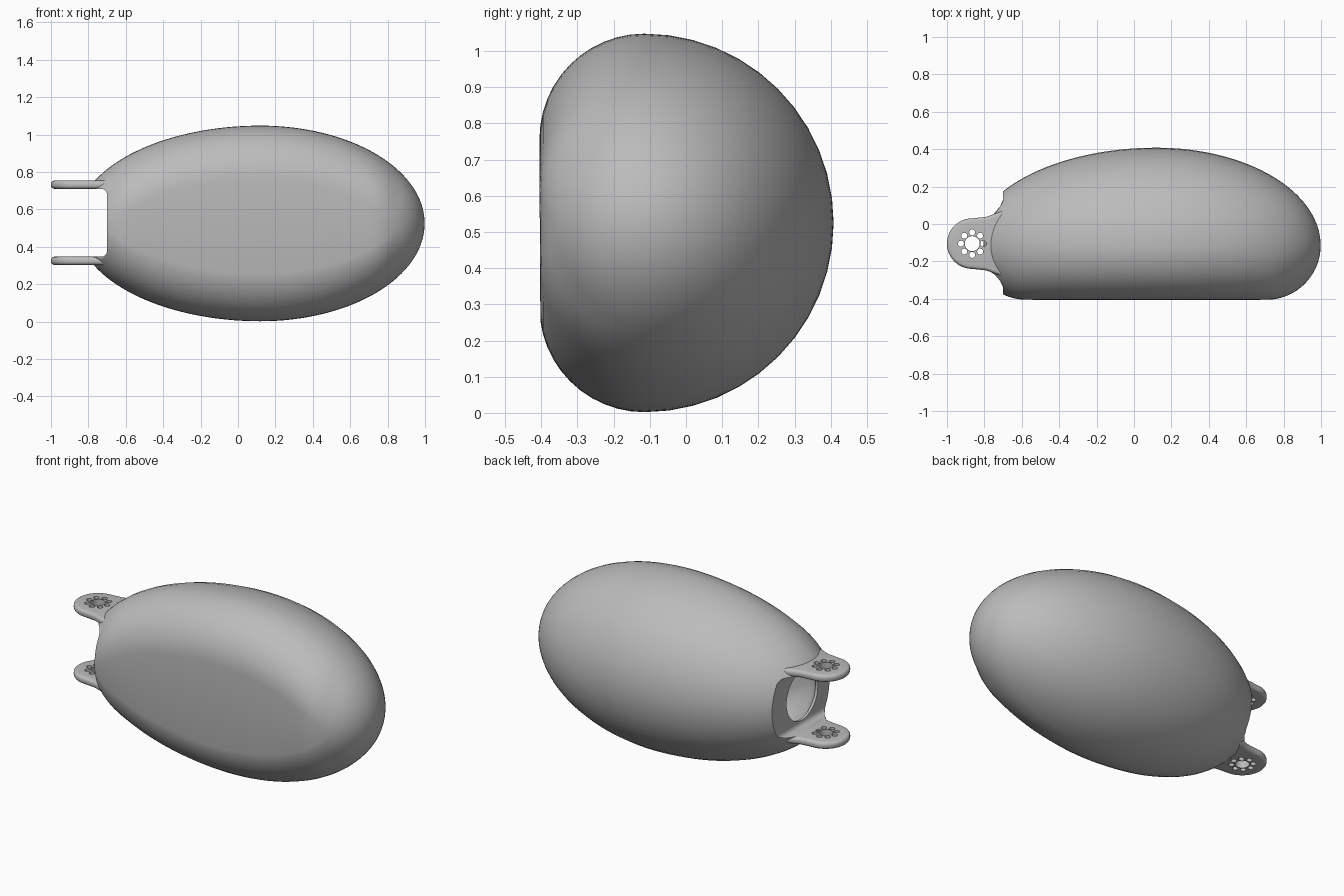
import bpy, bmesh
from math import sin, cos, pi, sqrt
from mathutils import Matrix, Vector

if "Cube" in bpy.data.objects:
    bpy.data.objects.remove(bpy.data.objects["Cube"])

AXIS_Y, AXIS_Z, RADIUS, DEPTH = -0.115, 0.525, 0.523, 0.29
TIP_L, TIP_R, WIDEST, END_X = -0.865, 0.998, 0.12, -0.7
TAB_Y = -0.105

grey = bpy.data.materials.new("light grey")
grey.use_nodes = True
grey.diffuse_color = (0.5, 0.5, 0.5, 1)
grey.node_tree.nodes["Principled BSDF"].inputs["Base Color"].default_value = grey.diffuse_color


def finish(bm, name):
    bmesh.ops.recalc_face_normals(bm, faces=bm.faces)
    me = bpy.data.meshes.new(name)
    bm.to_mesh(me)
    bm.free()
    me.materials.append(grey)
    ob = bpy.data.objects.new(name, me)
    bpy.context.collection.objects.link(ob)
    return ob


def bake(ob):
    bpy.context.view_layer.update()
    me = bpy.data.meshes.new_from_object(ob.evaluated_get(bpy.context.evaluated_depsgraph_get()))
    ob.modifiers.clear()
    ob.data = me


def combine(ob, other, operation):
    mod = ob.modifiers.new("cut", "BOOLEAN")
    mod.operation, mod.object, mod.solver = operation, other, "EXACT"
    bake(ob)
    bpy.data.objects.remove(other)


def egg(name, scale=1.0):
    """Half-round back, rounded corners and a flat front, tapering to both tips."""
    bm = bmesh.new()
    rings, seg = [], 24
    for i in range(1, 64):
        u = -cos(pi * i / 64)
        x = WIDEST + u * ((TIP_R - WIDEST) if u > 0 else (WIDEST - TIP_L))
        r = RADIUS * sqrt(1 - u * u)
        over = max(x - TIP_R + DEPTH, TIP_L + DEPTH - x, 0) / DEPTH
        d = DEPTH * sqrt(max(1 - over * over, 0))
        corner = min(r, DEPTH)
        pts = [(r * sin(pi * k / seg), r * cos(pi * k / seg)) for k in range(seg)]
        for sign in (-1, 1):
            arc = [pi / 2 * k / 12 for k in range(12)]
            if sign > 0:
                arc = [pi / 2 - a for a in arc]
            pts += [(-d * sin(a), sign * (r - corner + corner * cos(a))) for a in arc]
        rings.append([bm.verts.new((x, AXIS_Y + y, AXIS_Z + z)) for y, z in pts])
    for a, b in zip(rings, rings[1:]):
        for k in range(len(a)):
            j = (k + 1) % len(a)
            bm.faces.new((a[k], a[j], b[j], b[k]))
    for ring, x in ((rings[0], TIP_L), (rings[-1], TIP_R)):
        tip = bm.verts.new((x, AXIS_Y, AXIS_Z))
        for k in range(len(ring)):
            bm.faces.new((ring[k], ring[(k + 1) % len(ring)], tip))
    bmesh.ops.remove_doubles(bm, verts=bm.verts, dist=0.0001)
    centre = Vector((0.07, AXIS_Y, AXIS_Z))
    bmesh.ops.scale(bm, vec=(scale,) * 3, verts=bm.verts, space=Matrix.Translation(-centre))
    return finish(bm, name)


def prism(name, outline, z0, z1):
    bm = bmesh.new()
    face = bm.faces.new([bm.verts.new((x, y, z0)) for x, y in outline])
    ext = bmesh.ops.extrude_face_region(bm, geom=[face])["geom"]
    bmesh.ops.translate(bm, vec=(0, 0, z1 - z0),
                        verts=[v for v in ext if isinstance(v, bmesh.types.BMVert)])
    return finish(bm, name)


def rounded(ob, width, segments):
    mod = ob.modifiers.new("round", "BEVEL")
    mod.width, mod.segments, mod.limit_method, mod.angle_limit = width, segments, "ANGLE", 1.0
    bake(ob)


def cylinder(name, r, length, matrix, sides=32):
    bm = bmesh.new()
    bmesh.ops.create_cone(bm, cap_ends=True, segments=sides, radius1=r, radius2=r,
                          depth=length, matrix=matrix)
    return finish(bm, name)


def tongue(flare):
    """Plan outline: round nose, then the flare given as (x, half width)."""
    half = [(TIP_L - 0.135 * cos(a), 0.135 * sin(a)) for a in (pi / 2 * k / 12 for k in range(1, 13))]
    half += flare
    nose = [(TIP_L - 0.135, 0)]
    pts = nose + half + [(x, -y) for x, y in reversed(half)]
    return [(x, y + TAB_Y) for x, y in pts]


# Body, trimmed to its plan outline at the open end
body = egg("float_body")
flare = [(-0.79, 0.143), (-0.745, 0.165), (-0.715, 0.2), (-0.702, 0.24), (END_X, 0.6), (1.2, 0.6)]
combine(body, prism("plan_cutter", tongue(flare), -0.2, 1.3), "INTERSECT")

# Slot between the two tabs
s0, s1 = 0.347, 0.71
slot = prism("slot_cutter", [(-1.2, -0.8), (END_X, -0.8), (END_X, 0.8), (-1.2, 0.8)], s0, s1)
rounded(slot, 0.03, 4)
combine(body, slot, "DIFFERENCE")

# Hollow inside and round opening
combine(body, egg("hollow_cutter", 0.86), "DIFFERENCE")
bore = Matrix.Translation((-0.68, AXIS_Y, AXIS_Z)) @ Matrix.Rotation(pi / 2, 4, "Y")
combine(body, cylinder("bore_cutter", 0.15, 0.2, bore, 48), "DIFFERENCE")

# Hinge tabs with a ring of small holes around a large one
for name, z0, z1 in (("lower_tab", 0.303, s0), ("upper_tab", s1, 0.754)):
    tab = prism(name, tongue([(-0.79, 0.143), (-0.745, 0.16), (-0.7, 0.175), (-0.66, 0.175)]), z0, z1)
    rounded(tab, 0.018, 4)
    spots = [(0, 0, 0.04)]
    spots += [(0.06 * cos(pi * k / 4), 0.06 * sin(pi * k / 4), 0.016) for k in range(8)]
    for dx, dy, r in spots:
        place = Matrix.Translation((TIP_L + dx, TAB_Y + dy, (z0 + z1) / 2))
        combine(tab, cylinder("hole_cutter", r, 0.2, place, 20), "DIFFERENCE")

# Smooth shading with sharp cut edges
for ob in bpy.context.scene.objects:
    if ob.type == "MESH" and ob.data.materials and ob.data.materials[0] == grey:
        bpy.ops.object.select_all(action="DESELECT")
        ob.select_set(True)
        bpy.context.view_layer.objects.active = ob
        bpy.ops.object.shade_smooth_by_angle(angle=0.6)
